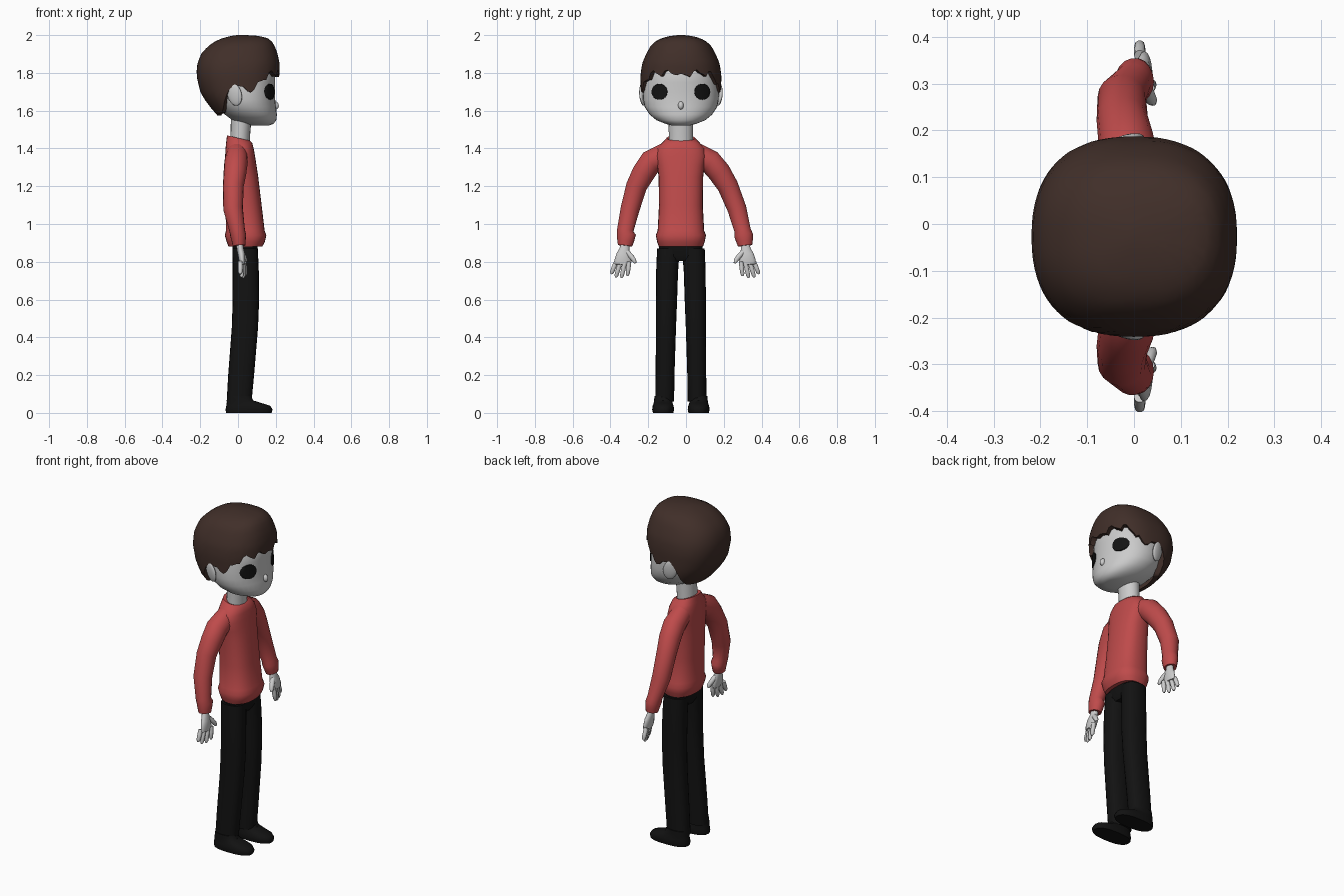
import bpy, bmesh, math
from mathutils import Vector

if "Cube" in bpy.data.objects:
    bpy.data.objects.remove(bpy.data.objects["Cube"])

C = -0.027  # body centre line in y; the figure looks along +x


def material(name, rgb):
    m = bpy.data.materials.new(name)
    m.diffuse_color = (*rgb, 1)
    m.use_nodes = True
    m.node_tree.nodes["Principled BSDF"].inputs["Base Color"].default_value = m.diffuse_color
    return m


RED = material("sweater_red", (0.52, 0.07, 0.07))
BLACK = material("black", (0.006, 0.006, 0.006))
BROWN = material("hair_brown", (0.052, 0.028, 0.022))


def finish(name, bm, mat=None, angle=50):
    bmesh.ops.recalc_face_normals(bm, faces=bm.faces)
    me = bpy.data.meshes.new(name)
    bm.to_mesh(me)
    bm.free()
    ob = bpy.data.objects.new(name, me)
    bpy.context.collection.objects.link(ob)
    if mat:
        me.materials.append(mat)
    bpy.ops.object.select_all(action='DESELECT')
    ob.select_set(True)
    bpy.context.view_layer.objects.active = ob
    bpy.ops.object.shade_smooth_by_angle(angle=math.radians(angle))
    return ob


def loft(name, rings, mat=None, caps=(True, True), angle=50):
    bm = bmesh.new()
    vs = [[bm.verts.new(p) for p in r] for r in rings]
    n = len(vs[0])
    for a, b in zip(vs, vs[1:]):
        for i in range(n):
            bm.faces.new((a[i], a[(i + 1) % n], b[(i + 1) % n], b[i]))
    for ring, cap in zip((vs[0], vs[-1]), caps):
        if cap:
            bm.faces.new(ring)
    return finish(name, bm, mat, angle)


def sup(t, e):
    c, s = math.cos(t), math.sin(t)
    return (math.copysign(abs(c) ** (2 / e), c), math.copysign(abs(s) ** (2 / e), s))


def level(z, x0, x1, ry, y=C, e=2.0, n=28, tilt=0.0):
    """Horizontal ring between x0 and x1."""
    out = []
    for i in range(n):
        c, s = sup(math.tau * i / n, e)
        out.append(((x0 + x1) / 2 + (x1 - x0) / 2 * c, y + ry * s, z - tilt * c))
    return out


def tube(name, path, mat=None, n=14, e=2.0):
    """Rings square to a path of (x, y, z, radius along x, radius across)."""
    pts = [Vector(p[:3]) for p in path]
    rings = []
    for i, p in enumerate(path):
        t = (pts[min(i + 1, len(pts) - 1)] - pts[max(i - 1, 0)]).normalized()
        u = (Vector((1, 0, 0)) - t * t.x).normalized()
        v = t.cross(u)
        ring = []
        for k in range(n):
            c, s = sup(math.tau * k / n, e)
            ring.append(pts[i] + u * p[3] * c + v * p[4] * s)
        rings.append(ring)
    return loft(name, rings, mat)


def lerp_table(table, t):
    table = sorted(table)
    if t <= table[0][0]:
        return table[0][1:]
    for a, b in zip(table, table[1:]):
        if t <= b[0]:
            f = (t - a[0]) / (b[0] - a[0])
            return tuple(p + (q - p) * f for p, q in zip(a[1:], b[1:]))
    return table[-1][1:]


# Head
HEAD = [(1.522, .07, .165, .05), (1.53, .04, .188, .08), (1.55, -.03, .203, .13),
        (1.58, -.07, .206, .166), (1.62, -.11, .2, .192), (1.66, -.13, .197, .2),
        (1.7, -.14, .196, .201), (1.75, -.16, .197, .2), (1.8, -.17, .197, .194),
        (1.86, -.15, .17, .165), (1.92, -.1, .11, .1)]
loft("head", [level(*r, e=2.1, n=36) for r in HEAD])

# Eyes draped on the face
for side in (-1, 1):
    rings = []
    for r in (.043, .041, .03, .015, .003):
        ring = []
        for k in range(24):
            y = side * .1135 + r * math.cos(math.tau * k / 24)
            z = 1.70 + r * math.sin(math.tau * k / 24)
            x0, x1, ry = lerp_table(HEAD, z)
            x = (x0 + x1) / 2 + (x1 - x0) / 2 * max(0, 1 - abs(y / ry) ** 2.1) ** (1 / 2.1)
            ring.append((x + (.006 if r < .042 else -.004), y + C, z))
        rings.append(ring)
    loft("eye", rings, BLACK, caps=(False, True))

# Nose and ears
def ellipsoid(name, loc, scale, mat=None, rot=(0, 0, 0)):
    bpy.ops.mesh.primitive_uv_sphere_add(segments=18, ring_count=10, location=loc, rotation=rot)
    ob = bpy.context.object
    ob.name = name
    ob.scale = scale
    bpy.ops.object.shade_smooth()


ellipsoid("nose", (.198, C, 1.628), (.018, .015, .022), rot=(0, -.3, 0))
for side in (-1, 1):
    ellipsoid("ear", (-.018, C + side * .202, 1.685), (.04, .014, .06),
              rot=(side * -.12, -.2, side * .35))

# Hair: a cap that stops at a varying hairline
HAIR = [(1.57, -.105, .12, .165), (1.64, -.165, .18, .206), (1.7, -.2, .207, .213),
        (1.79, -.221, .22, .214), (1.85, -.215, .22, .205), (1.9, -.196, .21, .184),
        (1.94, -.16, .195, .162), (1.965, -.125, .18, .138), (1.985, -.08, .155, .1),
        (1.997, -.03, .1, .05), (2.0, -.005, .04, .015)]
LINE = [(0, 1.795), (35, 1.80), (48, 1.785), (58, 1.765), (68, 1.72), (77, 1.69),
        (86, 1.73), (97, 1.73), (106, 1.68), (118, 1.62), (130, 1.59), (180, 1.575)]
N, ROWS = 72, 16
rows = []
for j in range(ROWS + 2):
    ring = []
    for i in range(N):
        t = math.tau * i / N
        deg = math.degrees(min(t, math.tau - t))
        h = lerp_table(LINE, deg)[0]
        if deg < 68:
            h += (0, -.008, -.018, .012, .018)[i % 5]
        f = math.sin(math.pi / 2 * max(j - 1, 0) / ROWS)
        z = h + (2.0 - h) * f
        x0, x1, ry = lerp_table(HAIR, z)
        c, s = sup(t, 2.4)
        k = .8 if j == 0 else 1
        ring.append(((x0 + x1) / 2 + k * (x1 - x0) / 2 * c, C + k * ry * s, z))
    rows.append(ring)
loft("hair", rows, BROWN, caps=(False, True))

# Neck
tube("neck", [(.01, C, 1.40, .052, .064), (.012, C, 1.47, .052, .064), (.018, C, 1.58, .055, .066)], n=20)

# Sweater body with flared hem
BODY = [(.88, -.05, .128, .117), (.905, -.06, .142, .126), (.94, -.07, .15, .133),
        (.965, -.064, .141, .123), (1.1, -.066, .125, .116), (1.25, -.068, .107, .118),
        (1.31, -.068, .098, .126), (1.36, -.068, .09, .135), (1.4, -.066, .083, .125),
        (1.43, -.063, .075, .1)]
loft("sweater_body", [level(*r, e=2.5) for r in BODY]
     + [level(1.455, -.058, .062, .075, e=2.2, tilt=.014), level(1.45, -.045, .052, .064, tilt=.014)], RED)

# Sleeves and hands, each arm with its own pose
ARMS = {-1: ((-.105, 1.37), (-.185, 1.33), (-.225, 1.27), (-.262, 1.2), (-.296, 1.08), (-.322, .965), -.33),
        1: ((.05, 1.37), (.128, 1.33), (.175, 1.275), (.222, 1.2), (.27, 1.08), (.3, .965), .32)}
RAD = [(-.005, .055, .062), (-.01, .062, .064), (-.016, .06, .062), (-.025, .055, .056),
       (-.026, .052, .051), (-.004, .041, .044)]
for side, arm in ARMS.items():
    hy = arm[-1]
    path = [(x, y, z, a, b) for (y, z), (x, a, b) in zip(arm, RAD)]
    path += [(.001, hy - side * .015, .94, .042, .05), (.004, hy - side * .01, .91, .037, .045),
             (.006, hy - side * .007, .885, .033, .038)]
    tube("sleeve", path, RED, n=18)

    tube("palm", [(.008, hy - side * .008, .9, .018, .022), (.012, hy - side * .004, .868, .018, .026),
                  (.018, hy, .84, .019, .038), (.022, hy + side * .004, .805, .017, .045),
                  (.024, hy + side * .005, .785, .013, .042)], n=16)
    for root, tip, end in ((.04, .066, .735), (.017, .042, .717), (-.007, .012, .714), (-.029, -.02, .725)):
        pts = []
        for f, r in ((0, .012), (.45, .0125), (.85, .011), (1, .005)):
            o = root + (tip - root) * f
            pts.append((.024 - .3 * o + .008 * f, hy + side * o, .8 + (end - .8) * f, r, r))
        tube("finger", pts, n=10)
    tube("thumb", [(.02, hy - side * .018, .852, .014, .014), (.03, hy - side * .04, .828, .014, .014),
                   (.038, hy - side * .056, .807, .012, .012), (.042, hy - side * .062, .793, .006, .006)], n=10)

# Trousers and shoes
loft("hips", [level(.805, -.015, .09, .06, e=2.5), level(.83, -.026, .102, .11, e=2.6),
              level(.92, -.032, .106, .12, e=2.6)], BLACK)
for side in (-1, 1):
    LEG = [(.06, -.06, .072, .086, .05), (.2, -.052, .085, .084, .05), (.45, -.033, .106, .079, .053),
           (.6, -.028, .112, .076, .056), (.75, -.028, .11, .073, .058), (.87, -.03, .105, .066, .06)]
    loft("trouser_leg", [level(z, a, b, r, C + side * y, 2.4, 20) for z, a, b, y, r in LEG], BLACK)
    SHOE = [(0, -.063, .178, .054), (.018, -.066, .183, .058), (.038, -.062, .17, .055),
            (.052, -.06, .125, .05), (.066, -.058, .08, .048), (.09, -.055, .07, .046)]
    loft("shoe", [level(z, a, b, r, C + side * .094, 2.5, 24) for z, a, b, r in SHOE], BLACK)
